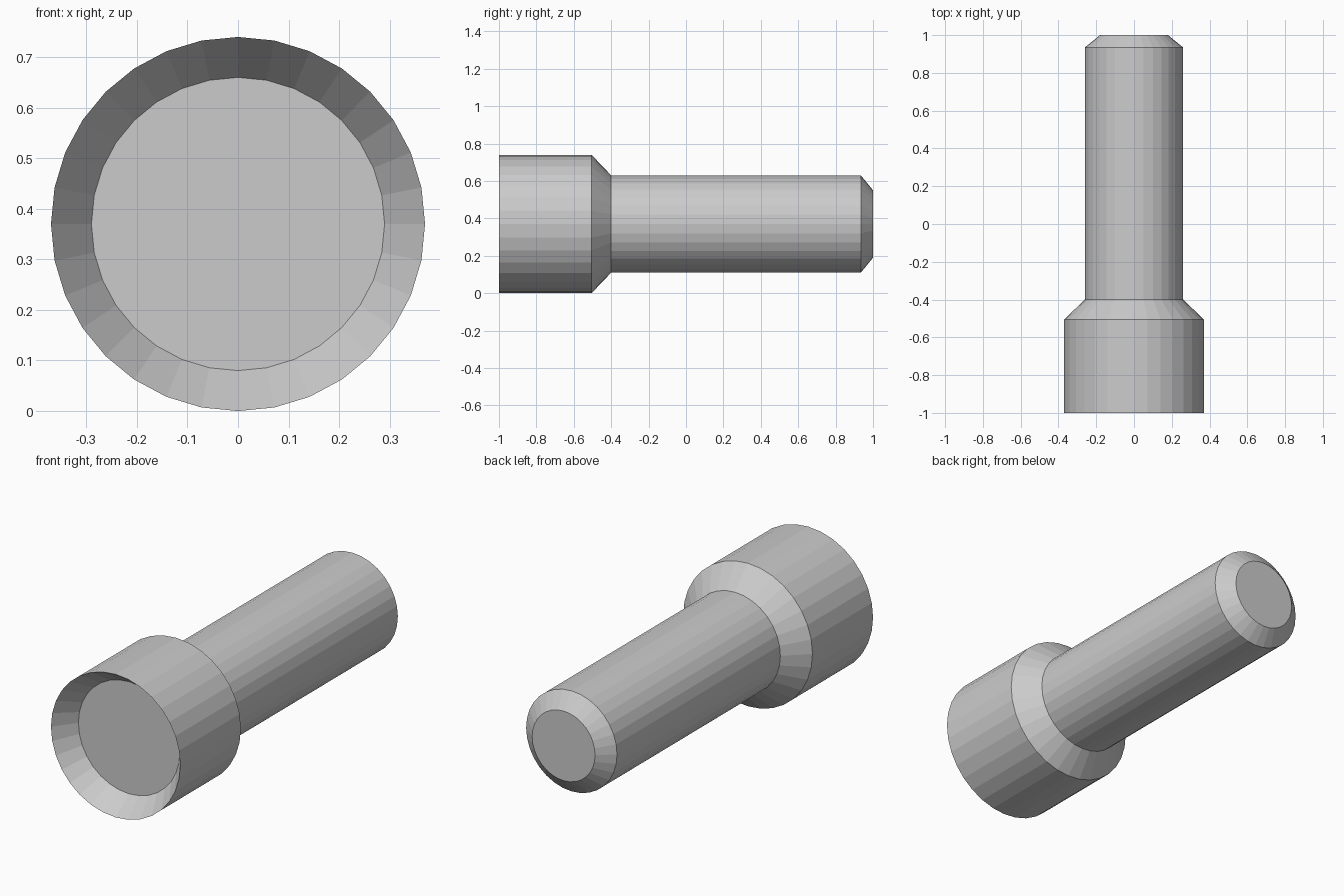
import bpy, bmesh
from math import cos, sin, tau

if "Cube" in bpy.data.objects:
    bpy.data.objects.remove(bpy.data.objects["Cube"])

SIDES = 32
AXIS_Z = 0.37

# Profile along the y axis as (y, radius), from recess floor to tip
PROFILE = [
    (-0.89, 0.29),    # recess floor
    (-1.0, 0.37),     # open rim
    (-0.505, 0.37),   # head
    (-0.40, 0.26),    # sloped shoulder
    (0.935, 0.26),    # shaft
    (1.0, 0.18),      # chamfered tip
]


def lathe(name, profile):
    bm = bmesh.new()
    rings = [[bm.verts.new((r * cos(tau * i / SIDES), y, AXIS_Z + r * sin(tau * i / SIDES)))
              for i in range(SIDES)] for y, r in profile]
    for a, b in zip(rings, rings[1:]):
        for i in range(SIDES):
            j = (i + 1) % SIDES
            bm.faces.new((a[i], a[j], b[j], b[i]))
    # Flat caps: recess floor and tip
    bm.faces.new(rings[0])
    bm.faces.new(rings[-1])
    bmesh.ops.recalc_face_normals(bm, faces=bm.faces)
    mesh = bpy.data.meshes.new(name)
    bm.to_mesh(mesh)
    bm.free()
    obj = bpy.data.objects.new(name, mesh)
    bpy.context.collection.objects.link(obj)
    return obj


lathe("flashlight_body", PROFILE)
